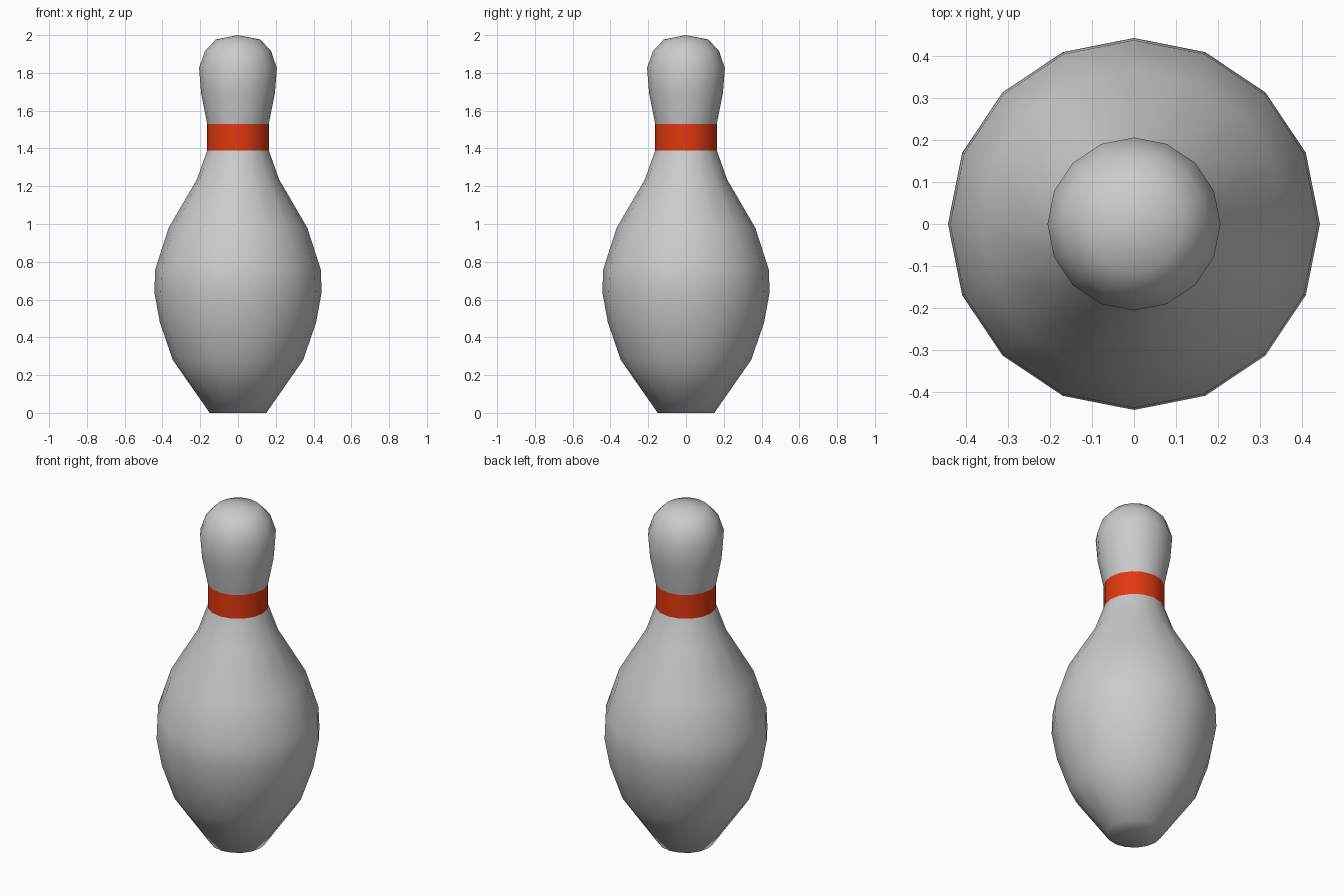
import bpy, bmesh, math

if "Cube" in bpy.data.objects:
    bpy.data.objects.remove(bpy.data.objects["Cube"])

SIDES = 16

def lathe(name, profile, color=None):
    """Revolve (radius, height) points around z; radius 0 closes to a pole."""
    bm = bmesh.new()
    rings = []
    for r, z in profile:
        if r == 0:
            rings.append([bm.verts.new((0, 0, z))] * SIDES)
        else:
            rings.append([bm.verts.new((r * math.cos(2 * math.pi * i / SIDES),
                                        r * math.sin(2 * math.pi * i / SIDES), z))
                          for i in range(SIDES)])
    for low, high in zip(rings, rings[1:]):
        for i in range(SIDES):
            j = (i + 1) % SIDES
            corners = list(dict.fromkeys((low[i], low[j], high[j], high[i])))
            bm.faces.new(corners).smooth = True
    bm.normal_update()
    mesh = bpy.data.meshes.new(name)
    bm.to_mesh(mesh)
    bm.free()
    obj = bpy.data.objects.new(name, mesh)
    bpy.context.collection.objects.link(obj)
    if color:
        mat = bpy.data.materials.new(name + "_paint")
        mat.diffuse_color = color
        mat.use_nodes = True
        mat.node_tree.nodes["Principled BSDF"].inputs["Base Color"].default_value = mat.diffuse_color
        mesh.materials.append(mat)
    return obj

# Belly, closed underneath
lathe("pin_body", [(0, 0), (0.15, 0), (0.345, 0.28), (0.414, 0.48), (0.443, 0.64),
                   (0.438, 0.76), (0.367, 0.98), (0.218, 1.235), (0.163, 1.39)])

# Red stripe, flush with the neck
lathe("neck_band", [(0.163, 1.39), (0.163, 1.53)], (0.75, 0.04, 0.005, 1))

# Rounded head
lathe("pin_head", [(0.163, 1.53), (0.195, 1.69), (0.206, 1.825), (0.175, 1.917),
                   (0.117, 1.977), (0, 2.0)])
